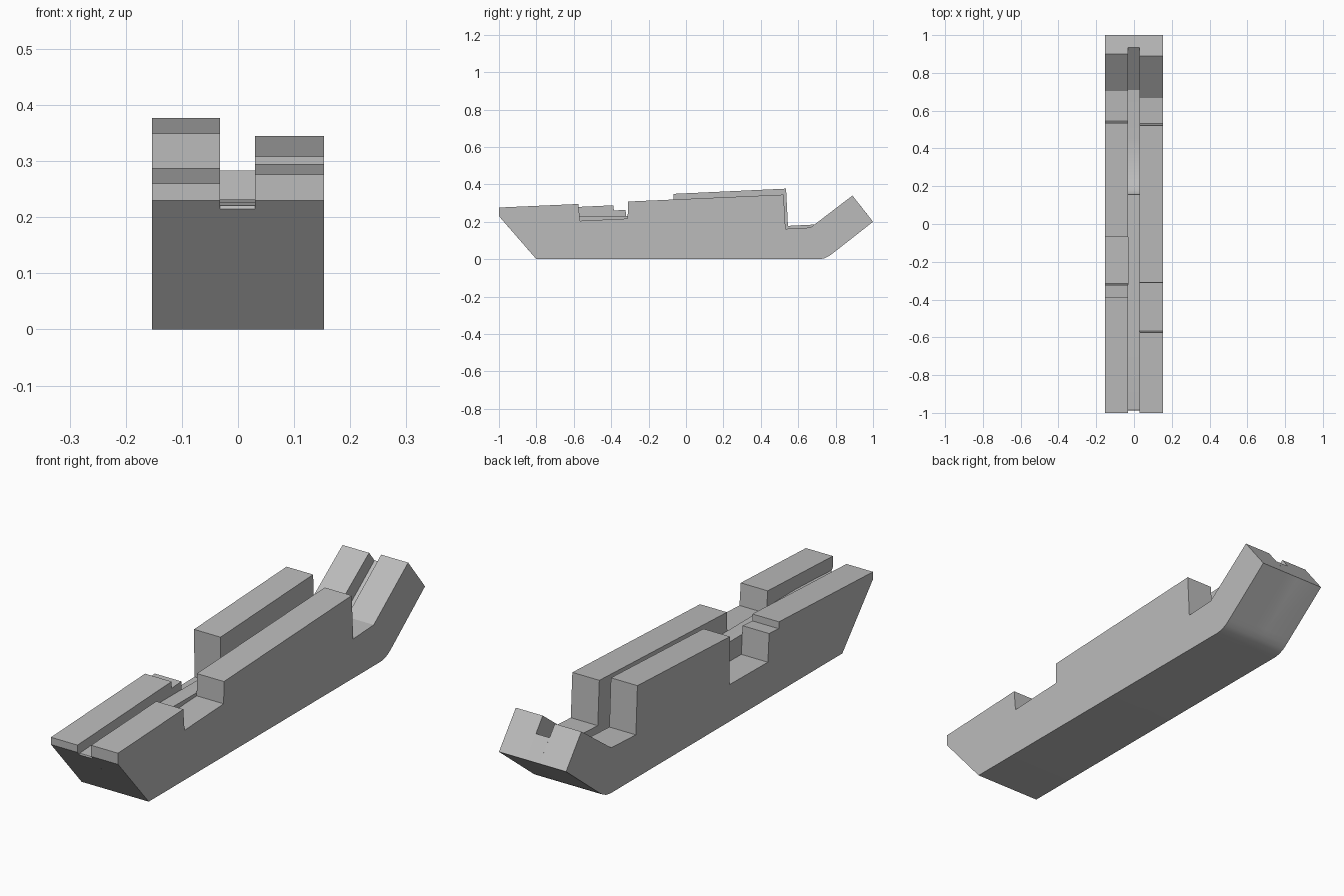
import bpy, bmesh, math

if "Cube" in bpy.data.objects:
    bpy.data.objects.remove(bpy.data.objects["Cube"])

grey = bpy.data.materials.new("plain grey")
grey.diffuse_color = (0.5, 0.5, 0.5, 1)
grey.use_nodes = True
grey.node_tree.nodes["Principled BSDF"].inputs["Base Color"].default_value = grey.diffuse_color

# Shared underside, from the raised tail round to the sloping nose
UNDERSIDE = [(1.0, 0.2), (0.8, 0.043), (0.782, 0.029), (0.762, 0.015),
             (0.738, 0.004), (0.712, 0.0), (-0.8, 0.0)]

# Top edge of each strip, nose to tail, as (y, z)
LEFT_TOP = [(-1, 0.23), (-1, 0.26), (-0.387, 0.288), (-0.386, 0.26),
            (-0.323, 0.264), (-0.315, 0.149), (-0.065, 0.152),
            (-0.068, 0.349), (0.535, 0.377), (0.545, 0.178),
            (0.705, 0.186), (0.9, 0.327)]
RIGHT_TOP = [(-1, 0.23), (-1, 0.276), (-0.575, 0.295), (-0.567, 0.205),
             (-0.312, 0.217), (-0.31, 0.308), (0.522, 0.345),
             (0.532, 0.162), (0.666, 0.169), (0.89, 0.34)]
# Groove floor with a curved scoop towards the tail
SCOOP = [(0.455 - 0.3 * math.cos(a), 0.228 - 0.125 * math.sin(a))
         for a in [i * math.pi / 32 for i in range(17)]]
GROOVE_TOP = ([(-0.987, 0.215), (-0.985, 0.221), (-0.9, 0.226), (-0.755, 0.232)]
              + SCOOP + [(0.71, 0.113), (0.935, 0.283)])


def strip(name, top, x0, x1):
    """Extrude a closed side profile from x0 to x1."""
    bm = bmesh.new()
    face = bm.faces.new([bm.verts.new((x0, y, z)) for y, z in top + UNDERSIDE])
    ext = bmesh.ops.extrude_face_region(bm, geom=[face])
    bmesh.ops.translate(bm, vec=(x1 - x0, 0, 0),
                        verts=[v for v in ext["geom"] if isinstance(v, bmesh.types.BMVert)])
    bmesh.ops.recalc_face_normals(bm, faces=bm.faces)
    mesh = bpy.data.meshes.new(name)
    bm.to_mesh(mesh)
    bm.free()
    mesh.materials.append(grey)
    obj = bpy.data.objects.new(name, mesh)
    bpy.context.collection.objects.link(obj)
    return obj


body = strip("grooved_block", LEFT_TOP, -0.153, -0.032)
others = [strip("groove_floor", GROOVE_TOP, -0.032, 0.03),
          strip("right_rail", RIGHT_TOP, 0.03, 0.153)]

# Fuse the strips into one solid
bpy.context.view_layer.objects.active = body
body.select_set(True)
for other in others:
    mod = body.modifiers.new("fuse", 'BOOLEAN')
    mod.operation = 'UNION'
    mod.solver = 'EXACT'
    mod.object = other
    bpy.ops.object.modifier_apply(modifier=mod.name)
    bpy.data.objects.remove(other)

# Smooth only the scoop and the rounded heel
bpy.ops.object.shade_smooth_by_angle(angle=math.radians(25))
